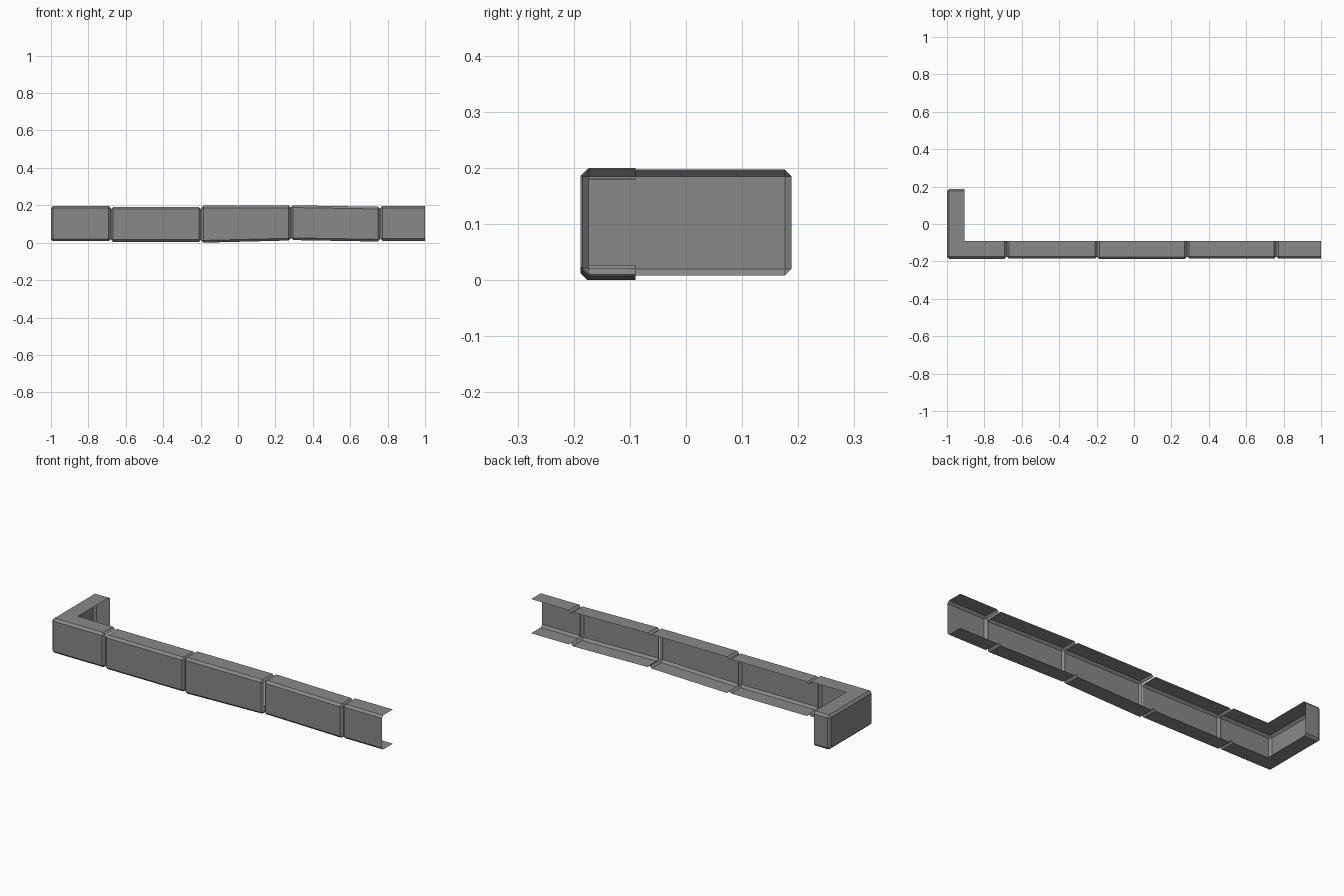
import bpy, bmesh

cube = bpy.data.objects.get("Cube")
if cube:
    bpy.data.objects.remove(cube)

stone = bpy.data.materials.new("grey stone")
stone.use_nodes = True
GREY = (0.25, 0.25, 0.25, 1)
stone.diffuse_color = GREY
stone.node_tree.nodes["Principled BSDF"].inputs["Base Color"].default_value = GREY

CHAMFER = 0.012
BACK = -0.09


def stone_shell(name, outline, open_sides, joints, low, high):
    """Extrude a plan outline, skip open sides, chamfer edges, open the joints.
    low and high give the heights at the left and right end of the block."""
    xs = [p[0] for p in outline]
    x0, x1 = min(xs), max(xs)

    def at(span, x):
        return span[0] + (span[1] - span[0]) * (x - x0) / (x1 - x0)

    bm = bmesh.new()
    bottom = [bm.verts.new((x, y, at(low, x))) for x, y in outline]
    top = [bm.verts.new((x, y, at(high, x))) for x, y in outline]
    bm.faces.new(top)
    bm.faces.new(bottom[::-1])
    n = len(outline)
    for i in range(n):
        if i not in open_sides:
            j = (i + 1) % n
            bm.faces.new((bottom[i], bottom[j], top[j], top[i]))
    edges = [e for e in bm.edges if len(e.link_faces) == 2]
    bmesh.ops.bevel(bm, geom=edges, offset=CHAMFER, segments=1,
                    affect='EDGES', clamp_overlap=True)
    # remove the hidden caps where neighbouring blocks meet
    caps = [f for f in bm.faces
            if any(all(abs(v.co.x - x) < 0.001 for v in f.verts) for x in joints)]
    bmesh.ops.delete(bm, geom=caps, context='FACES')
    mesh = bpy.data.meshes.new(name)
    bm.to_mesh(mesh)
    bm.free()
    mesh.materials.append(stone)
    bpy.context.collection.objects.link(bpy.data.objects.new(name, mesh))


# L-shaped corner block, open along its inner sides
stone_shell("corner_block",
            [(-1, -0.186), (-0.68, -0.186), (-0.68, BACK), (-0.905, BACK),
             (-0.905, 0.188), (-1, 0.188)],
            {2, 3}, [-0.68], (0.008, 0.008), (0.197, 0.197))

# Straight blocks: left x, right x, front y, bottom heights, top heights
blocks = [
    (-0.68, -0.197, -0.185, (0.004, 0.004), (0.191, 0.191)),
    (-0.197, 0.283, -0.188, (0.0, 0.012), (0.198, 0.198)),
    (0.283, 0.76, -0.185, (0.014, 0.006), (0.2, 0.192)),
    (0.76, 1.0, -0.185, (0.01, 0.01), (0.197, 0.197)),
]
for i, (x0, x1, front, low, high) in enumerate(blocks):
    last = i == len(blocks) - 1
    stone_shell(f"wall_block_{i + 1}",
                [(x0, front), (x1, front), (x1, BACK), (x0, BACK)],
                {1, 2} if last else {2}, [x0] if last else [x0, x1], low, high)
